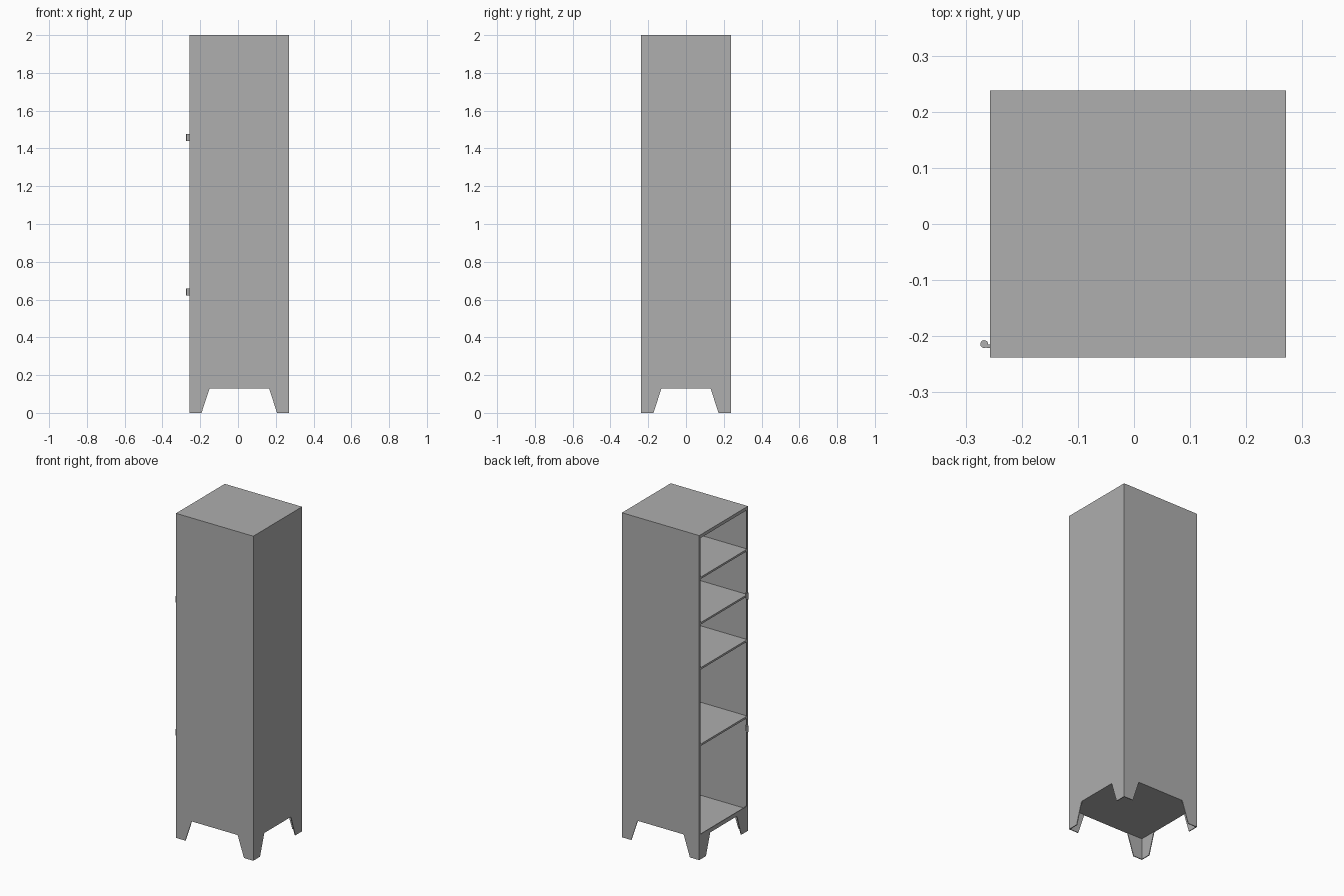
import bpy, bmesh
from mathutils import Vector

if "Cube" in bpy.data.objects:
    bpy.data.objects.remove(bpy.data.objects["Cube"])

CX = 0.007            # cabinet centre in x (hinges stick out on the left)
HX, HY = 0.2635, 0.2375
T = 0.005             # sheet thickness

GREY = bpy.data.materials.new("painted_steel")
GREY.diffuse_color = (0.425, 0.425, 0.425, 1)
GREY.use_nodes = True
GREY.node_tree.nodes["Principled BSDF"].inputs["Base Color"].default_value = GREY.diffuse_color


def make(name, bm):
    bmesh.ops.recalc_face_normals(bm, faces=bm.faces)
    mesh = bpy.data.meshes.new(name)
    bm.to_mesh(mesh)
    bm.free()
    mesh.materials.append(GREY)
    ob = bpy.data.objects.new(name, mesh)
    bpy.context.collection.objects.link(ob)
    return ob


def box(name, lo, hi):
    bm = bmesh.new()
    bmesh.ops.create_cube(bm, size=1)
    lo, hi = Vector(lo), Vector(hi)
    for v in bm.verts:
        v.co = (lo + hi) / 2 + v.co * (hi - lo)
    return make(name, bm)


def wall(name, half, foot, arch, top, place, push):
    """Sheet with a trapezoid cut at the bottom that leaves two feet."""
    prof = [(-half, 0), (-foot, 0), (-arch, 0.13), (arch, 0.13),
            (foot, 0), (half, 0), (half, top), (-half, top)]
    bm = bmesh.new()
    face = bm.faces.new([bm.verts.new(place(u, z)) for u, z in prof])
    ext = bmesh.ops.extrude_face_region(bm, geom=[face], use_keep_orig=True)
    moved = [g for g in ext["geom"] if isinstance(g, bmesh.types.BMVert)]
    bmesh.ops.translate(bm, verts=moved, vec=push)
    return make(name, bm)


# front and back walls with feet
for name, s in (("front_wall", -1), ("back_wall", 1)):
    wall(name, HX, 0.2, 0.157, 2.0,
         lambda u, z: (CX + u, s * HY, z), (0, -s * T, 0))

# closed right wall, and low skirt under the open left side
for name, s, top in (("right_wall", 1, 2.0), ("left_skirt", -1, 0.155)):
    wall(name, HY - T, 0.172, 0.13, top,
         lambda u, z: (CX + s * HX, u, z), (-s * T, 0, 0))

x0, x1, y1 = CX - HX, CX + HX - T, HY - T

# narrow frame around the opening
box("back_jamb", (x0, y1 - 0.009, 0.155), (x0 + T, y1, 1.99))
box("front_jamb", (x0, -y1, 0.155), (x0 + T, -y1 + 0.009, 1.99))
box("opening_header", (x0, -y1, 1.98), (x0 + T, y1, 1.995))

# top, floor and shelves
box("top_panel", (x0, -y1, 1.99), (x1, y1, 2.0))
box("floor_panel", (x0 + T, -y1, 0.13), (x1, y1, 0.135))
for i, z in enumerate((0.708, 1.179, 1.457, 1.737)):
    box(f"shelf_{i + 1}", (x0 + 0.002, -y1, z - 0.012), (x1, y1, z))

# hinges on the front edge of the opening
for name, z in (("lower_hinge", 0.64), ("upper_hinge", 1.458)):
    bpy.ops.mesh.primitive_cylinder_add(vertices=16, radius=0.007, depth=0.038,
                                        location=(-0.267, -0.214, z))
    pin = bpy.context.object
    pin.name = name + "_pin"
    pin.data.materials.append(GREY)
    bpy.ops.object.shade_smooth_by_angle()
    box(name + "_leaf", (-0.263, -0.221, z - 0.018), (-0.2555, -0.215, z + 0.018))
